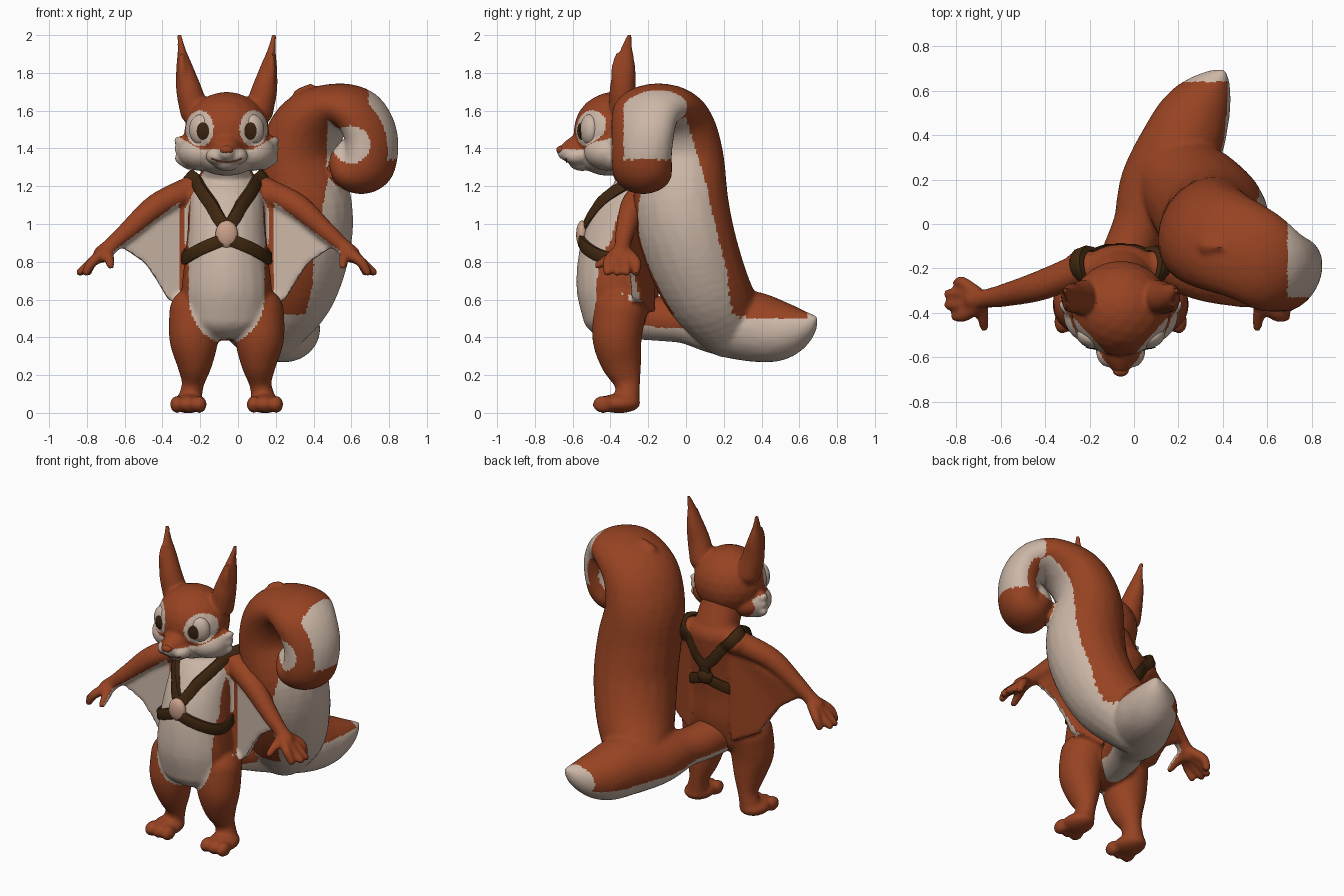
import bpy, bmesh, math
from mathutils import Vector, Matrix
from mathutils.bvhtree import BVHTree

if "Cube" in bpy.data.objects:
    bpy.data.objects.remove(bpy.data.objects["Cube"])

CX = -0.06          # the body stands a little right of centre, the tail balances it


def material(name, rgb):
    m = bpy.data.materials.new(name)
    m.use_nodes = True
    m.diffuse_color = (*rgb, 1)
    m.node_tree.nodes["Principled BSDF"].inputs["Base Color"].default_value = (*rgb, 1)
    return m


FUR = material("russet fur", (0.31, 0.056, 0.016))
CREAM = material("cream fur", (0.6, 0.47, 0.385))
LEATHER = material("dark leather", (0.05, 0.02, 0.005))
BUCKLE = material("tan buckle", (0.6, 0.36, 0.26))
PUPIL = material("dark eye", (0.04, 0.017, 0.006))


def blob(bm, c, r, turn=0.0, mirror=False):
    """Ellipsoid, optionally with its twin across x = 0."""
    for s in ((1, -1) if mirror else (1,)):
        m = (Matrix.Translation((c[0] * s, c[1], c[2])) @ Matrix.Rotation(turn * s, 4, 'Z')
             @ Matrix.Diagonal((*r, 1)))
        bmesh.ops.create_icosphere(bm, subdivisions=3, radius=1, matrix=m)


def spline(pts, n):
    """Smooth points through the given ones."""
    p = [Vector(q) for q in pts]
    p = [p[0]] + p + [p[-1]]
    out = []
    for a, b, c, d in zip(p, p[1:], p[2:], p[3:]):
        for k in range(n):
            t = k / n
            out.append(b + (c - a) * (t / 2) + (a * 2 - b * 5 + c * 4 - d) * (t * t / 2)
                       + (b * 3 - a - c * 3 + d) * (t ** 3 / 2))
    return out + [p[-1]]


def sweep(bm, pts, mirror=False, turn=0.0, n=6, squash=1.0):
    """Row of overlapping blobs along points (x, y, z, radius, optional depth)."""
    for q in spline([p if len(p) == 5 else (*p, p[3]) for p in pts], n):
        r, w = max(q[3], 0.006), max(q[4], 0.006)
        blob(bm, q[:3], (r, w, r * squash), turn, mirror)


def finish(name, bm, mats, rule=None, voxel=0, offset=CX):
    me = bpy.data.meshes.new(name)
    bm.to_mesh(me)
    bm.free()
    ob = bpy.data.objects.new(name, me)
    bpy.context.collection.objects.link(ob)
    ob.location.x = offset
    if voxel:        # melt the blobs into one skin
        rm = ob.modifiers.new("skin", 'REMESH')
        rm.mode, rm.voxel_size = 'VOXEL', voxel
        sm = ob.modifiers.new("soften", 'SMOOTH')
        sm.factor, sm.iterations = 0.5, 5
        dg = bpy.context.evaluated_depsgraph_get()
        ob.data = bpy.data.meshes.new_from_object(ob.evaluated_get(dg))
        ob.modifiers.clear()
    ob.data.materials.clear()
    for m in mats:
        ob.data.materials.append(m)
    for f in ob.data.polygons:
        f.material_index = int(rule(f.center, f.normal)) if rule else 0
    bpy.ops.object.select_all(action='DESELECT')
    ob.select_set(True)
    bpy.context.view_layer.objects.active = ob
    bpy.ops.object.shade_smooth_by_angle(angle=math.radians(40))
    return ob


# Torso, also used as the surface the harness lies on
def add_torso(bm):
    sweep(bm, [(0, -.22, 1.2, .18, .13), (0, -.28, 1.1, .2, .18), (0, -.33, .95, .21, .21),
               (0, -.355, .8, .225, .22), (0, -.36, .65, .24, .22), (0, -.36, .52, .23, .19)],
          squash=.6)
    blob(bm, (.17, -.2, 1.185), (.09, .085, .075), mirror=True)


body = bmesh.new()
add_torso(body)
sweep(body, [(0, -.23, 1.23, .14, .115), (0, -.3, 1.36, .13)])
# Legs and feet
sweep(body, [(.165, -.35, .53, .14), (.173, -.365, .4, .132), (.17, -.345, .27, .095, .108),
             (.178, -.312, .16, .06, .07), (.195, -.31, .07, .065)], mirror=True)
blob(body, (.203, -.355, .05), (.09, .115, .052), mirror=True)
for x in (.143, .203, .263):
    blob(body, (x, -.44, .045), (.037, .055, .046), mirror=True)
# Arms and hands
sweep(body, [(.19, -.21, 1.18, .075), (.37, -.28, 1.095, .068), (.52, -.32, .965, .053),
             (.6, -.335, .895, .044), (.66, -.345, .84, .047)], mirror=True)
for y, reach in ((-.265, .735), (-.315, .775), (-.365, .775), (-.415, .745)):
    sweep(body, [(.65, -.345 + (y + .345) * .4, .845, .034), (.71, y, .8, .028),
                 (reach, y, .745, .023)], mirror=True)
sweep(body, [(.63, -.36, .85, .032), (.62, -.42, .81, .027), (.615, -.465, .78, .021)], mirror=True)
# Gliding membranes between forearm and hip, thicker toward the back
edge = [(.15, 1.15), (.38, 1.08), (.58, .89), (.5, .84), (.43, .79), (.37, .7), (.31, .6), (.15, .53)]
for s in (1, -1):
    rings = [[body.verts.new((x * s, -.25 - .18 * (x - .2) + t + t * 16 * max(0, t * (.4 - x) * 50), z))
              if t > 0 else body.verts.new((x * s, -.25 - .18 * (x - .2) + t, z)) for x, z in edge]
             for t in (-.018, .018)]
    faces = [body.faces.new(rings[0]), body.faces.new(rings[1][::-1])]
    for i in range(len(edge)):
        j = (i + 1) % len(edge)
        faces.append(body.faces.new((rings[0][j], rings[0][i], rings[1][i], rings[1][j])))
    bmesh.ops.recalc_face_normals(body, faces=faces)


def body_rule(p, n):
    x, z = abs(p.x), p.z
    if .25 < x < .6 and .59 < z < 1.155 - .75 * (x - .2) and n.y < .1:
        return p.y > -.34 or x > .36                  # membrane and underarm, not the hip
    drop = max(0, (.62 - z) / .25)
    half = (.22 if z > .88 else .2) * math.sqrt(max(0, 1 - drop * drop)) - max(0, z - 1.08) * .5
    return n.y < -.25 and (n.z < .7 or x < .1) and x < half and z > .37


finish("body", body, [FUR, CREAM], body_rule, .012)

# Head with muzzle, cheek tufts and ears
head = bmesh.new()
blob(head, (0, -.38, 1.49), (.225, .215, .21))
blob(head, (.13, -.4, 1.38), (.13, .14, .1), mirror=True)
blob(head, (0, -.41, 1.355), (.17, .16, .1))
sweep(head, [(0, -.5, 1.42, .095), (0, -.58, 1.39, .075), (0, -.64, 1.38, .042)])
blob(head, (.05, -.575, 1.36), (.062, .072, .048), mirror=True)
blob(head, (0, -.55, 1.325), (.07, .07, .045))
for z, tip in ((1.42, 1.45), (1.38, 1.405), (1.34, 1.355)):
    sweep(head, [(.19, -.39, z, .055), (.245, -.37, (z + tip) / 2, .03),
                 (.11 + tip * .11, -.355, tip, .01)], mirror=True)
sweep(head, [(.17, -.33, 1.6, .078), (.2, -.335, 1.71, .068, .07), (.222, -.325, 1.82, .046, .058),
             (.238, -.315, 1.92, .022, .034), (.25, -.3, 1.995, .013)], mirror=True)
sweep(head, [(.225, -.36, 1.74, .035), (.235, -.372, 1.82, .024), (.24, -.365, 1.9, .01)], mirror=True)


def head_rule(p, n):
    x, z = abs(p.x), p.z
    eye_patch = ((x - .142) / .074) ** 2 + ((z - 1.505) / .095) ** 2 < 1 and p.y < -.42
    cheek = z < 1.395 + .6 * max(0, x - .14) and p.y < -.31
    return eye_patch or cheek


head_ob = finish("head", head, [FUR, CREAM], head_rule, .01)

# Nose and mouth line
nose = bmesh.new()
blob(nose, (0, -.66, 1.392), (.036, .027, .023))
finish("nose", nose, [FUR])
hb = bmesh.new()
hb.from_mesh(head_ob.data)
skin = BVHTree.FromBMesh(hb)
hb.free()
mouth = bmesh.new()
for i in range(-14, 15):
    x = i * .0055
    hit = skin.ray_cast(Vector((x, -1, 1.328 + 3 * x * x)), Vector((0, 1, 0)))[0]
    if hit:
        blob(mouth, hit, (.005, .004, .004))
finish("mouth", mouth, [FUR])

# Eyes, with thin pupils laid on the front
eyes, pupils = bmesh.new(), bmesh.new()
for s in (1, -1):
    m = (Matrix.Translation((.137 * s, -.512, 1.5)) @ Matrix.Rotation(.42 * s, 4, 'Z')
         @ Matrix.Diagonal((.064, .045, .08, 1)))
    bmesh.ops.create_uvsphere(eyes, u_segments=40, v_segments=24, radius=1, matrix=m)
bmesh.ops.recalc_face_normals(eyes, faces=eyes.faces)
eye_skin = BVHTree.FromBMesh(eyes)
for s in (1, -1):
    rings = []
    for k in (0, .35, .7, 1):
        ring = []
        for a in range(24):
            x = (.126 + .033 * k * math.cos(a * math.pi / 12)) * s
            z = 1.492 + .047 * k * math.sin(a * math.pi / 12)
            ray = Vector((x, -1, z)), Vector((0, 1, 0))
            front = min(h.y for h in (eye_skin.ray_cast(*ray)[0], skin.ray_cast(*ray)[0]) if h)
            ring.append(pupils.verts.new((x, front - .004, z)))
        rings.append(ring)
    for a, b in zip(rings, rings[1:]):
        for i in range(24):
            j = (i + 1) % 24
            pupils.faces.new((a[i], a[j], b[j], b[i])[::s])
bmesh.ops.remove_doubles(pupils, verts=pupils.verts, dist=.0005)
bmesh.ops.recalc_face_normals(pupils, faces=pupils.faces)
if sum(f.normal.y for f in pupils.faces) > 0:
    bmesh.ops.reverse_faces(pupils, faces=pupils.faces)
finish("eyes", eyes, [CREAM])
finish("pupils", pupils, [PUPIL])

# Harness straps laid over the torso
tb = bmesh.new()
add_torso(tb)
torso_skin = BVHTree.FromBMesh(tb)
tb.free()


def strap(bm, pts, width=.033, lift=.02):
    path = []
    for q in spline(pts, 7):
        aim = Vector((0, -.3, min(q.z, 1.1)))
        n = (q - aim).normalized()
        hit = torso_skin.ray_cast(aim + n * .7, -n)[0]
        path.append((hit if hit else q, n))
    rings = []
    for i, (p, n) in enumerate(path):
        t = path[min(i + 1, len(path) - 1)][0] - path[max(i - 1, 0)][0]
        side = n.cross(t).normalized() * width
        rings.append([bm.verts.new(p + side * a + n * b) for a, b in
                      ((-1, -.015), (-1, lift * .7), (-.7, lift), (.7, lift), (1, lift * .7), (1, -.015))])
    for a, b in zip(rings, rings[1:]):
        for i in range(6):
            j = (i + 1) % 6
            bm.faces.new((a[i], a[j], b[j], b[i]))
    bm.faces.new(rings[0][::-1])
    bm.faces.new(rings[-1])


harness = bmesh.new()
for s in (1, -1):
    strap(harness, [(x * s, y, z) for x, y, z in (
        (0, -.55, .97), (.1, -.5, 1.1), (.19, -.36, 1.22), (.22, -.22, 1.28),
        (.19, -.06, 1.2), (.09, -.05, 1.08), (0, -.05, 1.01), (0, -.05, .94))])
    strap(harness, [(x * s, y, z) for x, y, z in (
        (0, -.6, .925), (.13, -.55, .875), (.23, -.42, .82), (.25, -.27, .84),
        (.15, -.1, .89), (0, -.08, .94))])
blob(harness, (0, -.115, .945), (.055, .03, .05))
bmesh.ops.recalc_face_normals(harness, faces=harness.faces)
finish("harness", harness, [LEATHER])
buckle = bmesh.new()
blob(buckle, (0, -.55, .945), (.06, .032, .074))
finish("buckle", buckle, [BUCKLE])

# Tail: base with trailing tuft, upright plume and curled end
PLANE = math.radians(-32)
tail = bmesh.new()
sweep(tail, [(-.06, -.3, .52, .13), (-.03, -.15, .5, .12), (.025, 0, .485, .12), (.09, .17, .465, .155, .17),
             (.2, .33, .46, .187), (.27, .48, .435, .16), (.345, .6, .455, .09), (.4, .68, .5, .018)])
sweep(tail, [(.18, .23, .48, .19, .19), (.29, .11, .65, .22, .24), (.355, .02, .88, .235, .26),
             (.36, -.025, 1.1, .24, .26), (.325, -.035, 1.35, .2, .25), (.385, -.075, 1.53, .17, .24),
             (.53, -.14, 1.62, .125, .22), (.64, -.21, 1.59, .12, .2), (.705, -.23, 1.46, .125, .18),
             (.69, -.235, 1.31, .13, .17), (.625, -.22, 1.27, .105, .16), (.585, -.2, 1.33, .085, .14),
             (.6, -.2, 1.4, .055, .11)], turn=PLANE)
# small fur tufts on the plume
for x, y, z in ((.37, -.1, 1.72), (.6, -.06, 1.69)):
    sweep(tail, [(x - .04, y, z - .04, .04), (x, y, z, .02), (x + .02, y - .01, z + .02, .006)], n=4)


def tail_rule(p, n):
    if p.y > .64 or (p.z < .52 and n.z < -.35):
        return True                                   # underside and tip of the tuft
    if n.x > .25 and p.z < (.5 if p.y > .1 else .45) and p.x > .02:
        return True                                   # left flank of the tuft
    if p.x > .69 and p.z > 1.34 and p.y > -.33 and n.x > .2:
        return True                                   # patch on the outside of the curl
    if p.x < .17 or p.y > .02 + .3 * (1.5 - p.z):
        return False
    inward = Vector((.6 - p.x, 0, 1.42 - p.z))
    if p.z > 1.3 and p.x > .47 and (n.dot(inward.normalized()) > .45 or inward.length < .1):
        return True                                   # inside of the curl
    if p.z > .95 and p.x < .42 + .2 * (p.z - .95):
        return False
    return p.z < 1.48 and p.x < .64 and n.x * .93 - n.y * .36 > .58   # pale stripe


finish("tail", tail, [FUR, CREAM], tail_rule, .013, offset=0)
